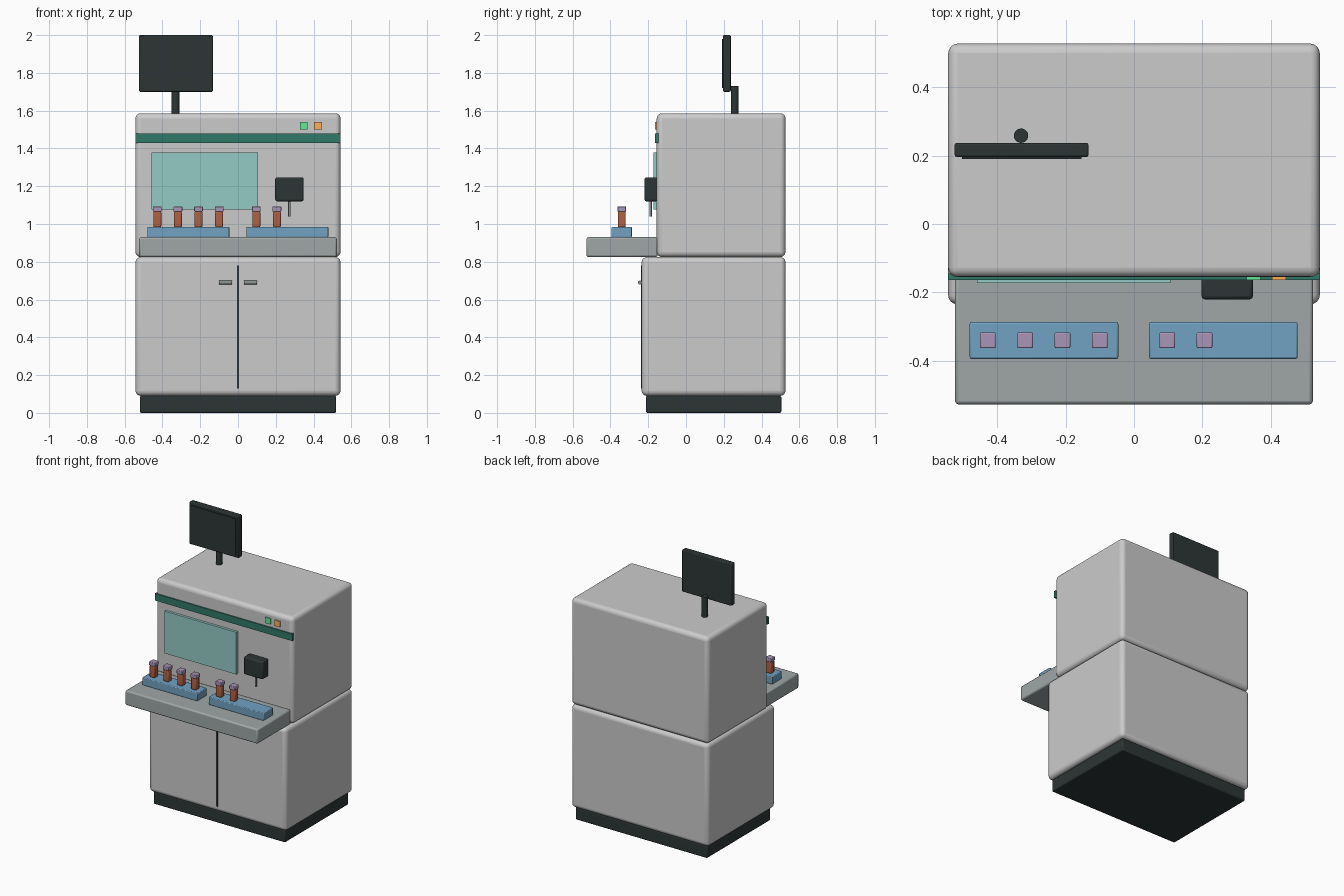
import bpy, math

if "Cube" in bpy.data.objects:
    bpy.data.objects.remove(bpy.data.objects["Cube"])

COLOURS = {
    "dark": (0.027, 0.036, 0.036), "tray": (0.35, 0.39, 0.39), "rack": (0.165, 0.36, 0.54),
    "stripe": (0.03, 0.19, 0.14), "glass": (0.30, 0.60, 0.56), "amber": (0.43, 0.12, 0.06),
    "cap": (0.40, 0.30, 0.47), "green": (0.125, 0.80, 0.30), "orange": (1.0, 0.43, 0.09),
    "metal": (0.25, 0.28, 0.28),
}
mats = {}
for key, rgb in COLOURS.items():
    mats[key] = bpy.data.materials.new(key)
    mats[key].diffuse_color = (*rgb, 1)


def finish(ob, name, colour, bevel, segments):
    ob.name = name
    if colour:
        ob.data.materials.append(mats[colour])
    if bevel:
        m = ob.modifiers.new("Bevel", 'BEVEL')
        m.width, m.segments, m.limit_method = bevel, segments, 'ANGLE'
    bpy.ops.object.shade_smooth_by_angle(angle=math.radians(35))
    return ob


def box(name, x, y, z, colour=None, bevel=0.0, segments=2):
    """Box from (min, max) pairs on each axis."""
    bpy.ops.mesh.primitive_cube_add(size=1, location=[sum(r) / 2 for r in (x, y, z)])
    ob = bpy.context.object
    ob.scale = [r[1] - r[0] for r in (x, y, z)]
    bpy.ops.object.transform_apply(location=False, rotation=False, scale=True)
    return finish(ob, name, colour, bevel, segments)


def rod(name, centre, radius, length, colour, rot=(0, 0, 0)):
    bpy.ops.mesh.primitive_cylinder_add(vertices=24, radius=radius, depth=length,
                                        location=centre, rotation=rot)
    return finish(bpy.context.object, name, colour, 0, 1)


# Cabinet bodies
box("plinth", (-0.52, 0.52), (-0.212, 0.505), (0, 0.09), "dark", 0.008)
box("lower_cabinet", (-0.543, 0.543), (-0.235, 0.527), (0.09, 0.825), None, 0.028, 4)
box("upper_housing", (-0.543, 0.543), (-0.155, 0.527), (0.825, 1.586), None, 0.028, 4)

# Doors: centre gap and handles
box("door_gap", (-0.006, 0.006), (-0.238, -0.225), (0.13, 0.78), "dark")
for side, label in ((-1, "left"), (1, "right")):
    rod(f"door_handle_{label}", (side * 0.066, -0.244, 0.69), 0.01, 0.07, "metal",
        (0, math.pi / 2, 0))

# Front panel details
box("accent_stripe", (-0.543, 0.543), (-0.163, -0.145), (1.428, 1.478), "stripe")
box("viewing_window", (-0.459, 0.107), (-0.173, -0.15), (1.077, 1.378), "glass")
box("indicator_green", (0.328, 0.369), (-0.163, -0.15), (1.50, 1.541), "green")
box("indicator_orange", (0.403, 0.444), (-0.163, -0.15), (1.50, 1.541), "orange")

# Sampling head and needle
box("sampling_head", (0.197, 0.348), (-0.22, -0.15), (1.12, 1.247), "dark", 0.01)
rod("sampling_needle", (0.272, -0.187, 1.085), 0.006, 0.09, "metal")

# Loading shelf with racks of vials
box("loading_shelf", (-0.523, 0.523), (-0.527, -0.15), (0.825, 0.93), "tray", 0.01)
for label, x0, count in (("left", -0.48, 4), ("right", 0.044, 2)):
    box(f"rack_{label}", (x0, x0 + 0.434), (-0.394, -0.287), (0.928, 0.985), "rack", 0.005)
    for i in range(count):
        cx = x0 + 0.053 + 0.109 * i
        box(f"vial_{label}_{i + 1}", (cx - 0.021, cx + 0.021), (-0.361, -0.319),
            (0.983, 1.067), "amber", 0.007)
        box(f"vial_cap_{label}_{i + 1}", (cx - 0.023, cx + 0.023), (-0.363, -0.317),
            (1.065, 1.093), "cap", 0.004)

# Monitor on its post
rod("monitor_post", (-0.33, 0.258, 1.655), 0.021, 0.15, "dark")
box("monitor", (-0.524, -0.133), (0.196, 0.237), (1.70, 2.0), "dark", 0.006)
box("monitor_screen", (-0.503, -0.154), (0.19, 0.2), (1.72, 1.98), "dark")

for m in bpy.data.materials:
    if m.users and not m.is_grease_pencil:
        m.use_nodes = True
        m.node_tree.nodes["Principled BSDF"].inputs["Base Color"].default_value = m.diffuse_color
